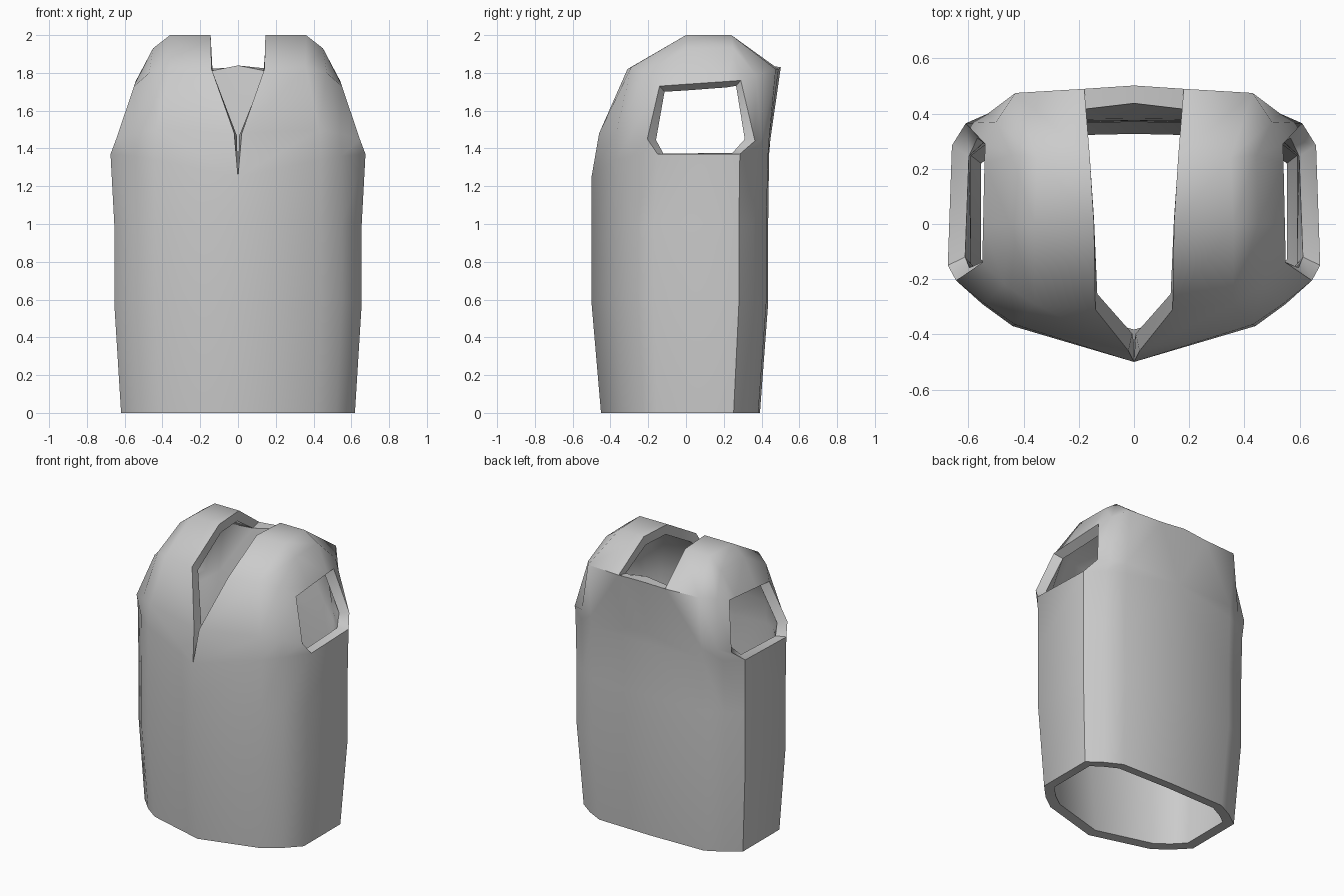
import bpy, bmesh

if "Cube" in bpy.data.objects:
    bpy.data.objects.remove(bpy.data.objects["Cube"])

# Half cross-section of the torso, from front centre round to back centre
RING = [(0, -.5), (.44, -.37), (.55, -.285), (.655, -.17),
        (.655, .28), (.55, .36), (.43, .425), (0, .435)]

# Shoulder strap sections, running from chest over the shoulder to the back;
# each goes from the neck edge out to the armhole edge
CHEST = [(0, -.5, 1.25), (.44, -.37, 1.34), (.55, -.29, 1.36), (.675, -.15, 1.37)]
BACK = [(0, .44, 1.37), (.43, .435, 1.37), (.55, .375, 1.37), (.66, .285, 1.37)]
STRAP = [
    [(.02, -.46, 1.48), (.43, -.365, 1.50), (.54, -.29, 1.48), (.645, -.205, 1.45)],
    [(.14, -.31, 1.82), (.36, -.29, 1.83), (.47, -.22, 1.80), (.55, -.14, 1.73)],
    [(.145, 0, 2.0), (.36, 0, 2.0), (.45, 0, 1.93), (.547, 0, 1.74)],
    [(.16, .24, 2.0), (.35, .24, 2.0), (.445, .25, 1.93), (.542, .22, 1.755)],
    [(.18, .49, 1.82), (.43, .475, 1.82), (.50, .37, 1.79), (.54, .29, 1.76)],
    [(0, .447, 1.45), (.43, .44, 1.45), (.53, .40, 1.45), (.61, .365, 1.44)],
]

bm = bmesh.new()


def add_row(points):
    return [bm.verts.new(p) for p in points]


def bridge(low, high):
    for i in range(len(low) - 1):
        bm.faces.new((low[i], low[i + 1], high[i + 1], high[i]))


# Torso tube: hem, waist, chest, then the line under the arms
rows = [add_row([(x * sx, y * sy, z) for x, y in RING])
        for z, sx, sy in [(0, .945, .9), (.58, 1, 1), (1.0, 1, 1)]]
chest, back = add_row(CHEST), add_row(BACK)
rows.append(chest + back[::-1])
for low, high in zip(rows, rows[1:]):
    bridge(low, high)

# Shoulder strap over the armhole
strap = [chest] + [add_row(s) for s in STRAP] + [back]
for low, high in zip(strap, strap[1:]):
    bridge(low, high)

# Back of the neck
nape = bm.verts.new((0, .502, 1.83))
bm.faces.new((strap[6][0], nape, strap[5][0]))

mesh = bpy.data.meshes.new("vest")
bm.to_mesh(mesh)
bm.free()
vest = bpy.data.objects.new("vest", mesh)
bpy.context.collection.objects.link(vest)

# Mirror to the other side and give the cloth thickness inwards
mirror = vest.modifiers.new("mirror", 'MIRROR')
mirror.use_clip = True
solid = vest.modifiers.new("thickness", 'SOLIDIFY')
solid.thickness = .065
solid.offset = -1
solid.use_even_offset = True

bpy.context.view_layer.objects.active = vest
vest.select_set(True)
bpy.ops.object.modifier_apply(modifier="mirror")
bpy.ops.object.modifier_apply(modifier="thickness")
bpy.ops.object.shade_smooth_by_angle(angle=.88)
